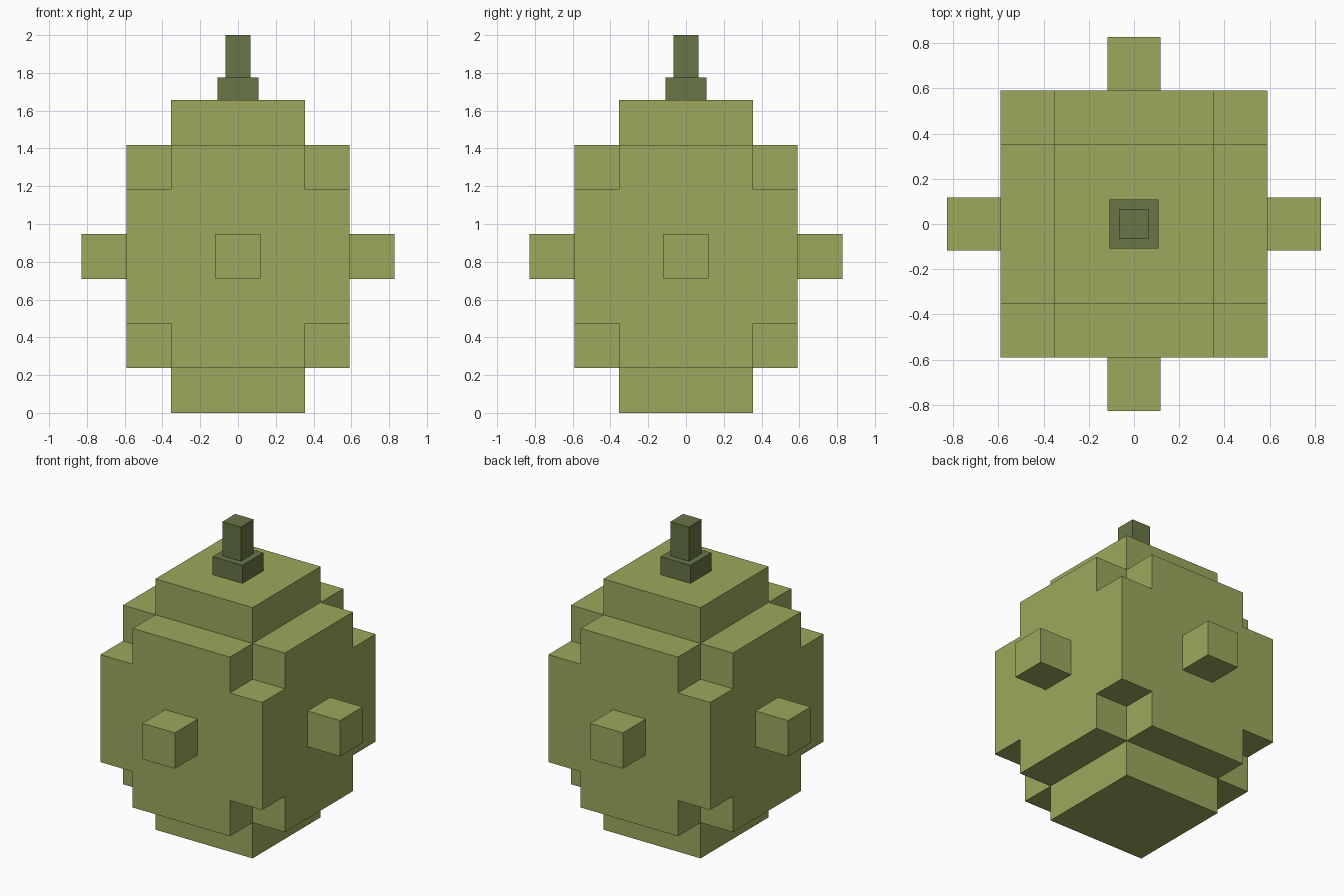
import bpy, bmesh, math
from mathutils import Vector

if "Cube" in bpy.data.objects:
    bpy.data.objects.remove(bpy.data.objects["Cube"])


def material(name, rgb):
    m = bpy.data.materials.new(name)
    m.diffuse_color = (*rgb, 1)
    m.use_nodes = True
    m.node_tree.nodes["Principled BSDF"].inputs["Base Color"].default_value = m.diffuse_color
    return m


skin_green = material("skin green", (0.342, 0.386, 0.107))
stem_green = material("stem green", (0.138, 0.178, 0.061))


def finish(bm, name, mat):
    bmesh.ops.recalc_face_normals(bm, faces=bm.faces)
    mesh = bpy.data.meshes.new(name)
    bm.to_mesh(mesh)
    bm.free()
    mesh.materials.append(mat)
    obj = bpy.data.objects.new(name, mesh)
    bpy.context.collection.objects.link(obj)
    return obj


def box(name, center, size, mat):
    bm = bmesh.new()
    bmesh.ops.create_cube(bm, size=1)
    for v in bm.verts:
        v.co = Vector(c + s * a for c, s, a in zip(center, size, v.co))
    return finish(bm, name, mat)


# Stepped fruit body: outer skin of a small block grid with notched corners
U = 0.2365
side = (-2.5 * U, -1.5 * U, 1.5 * U, 2.5 * U)
levels = (0, U, 2 * U, 5 * U, 6 * U, 7 * U)
grid = (side, side, levels)


def filled(i, j, k):
    if not (0 <= i < 3 and 0 <= j < 3 and 0 <= k < 5):
        return False
    outer = (i != 1) + (j != 1)
    return outer <= 2 - abs(k - 2)


bm = bmesh.new()
for i in range(3):
    for j in range(3):
        for k in range(5):
            cell = (i, j, k)
            if not filled(*cell):
                continue
            for axis in range(3):
                for step in (0, 1):
                    near = list(cell)
                    near[axis] += 2 * step - 1
                    if filled(*near):
                        continue
                    corners = []
                    for a, b in ((0, 0), (1, 0), (1, 1), (0, 1)):
                        idx = list(cell)
                        idx[axis] += step
                        idx[(axis + 1) % 3] += a
                        idx[(axis + 2) % 3] += b
                        corners.append(bm.verts.new([grid[n][idx[n]] for n in range(3)]))
                    bm.faces.new(corners)
bmesh.ops.remove_doubles(bm, verts=bm.verts, dist=1e-4)
bmesh.ops.recalc_face_normals(bm, faces=bm.faces)
bmesh.ops.dissolve_limit(bm, angle_limit=math.radians(1), verts=bm.verts, edges=bm.edges)
finish(bm, "fruit_body", skin_green)

# Side knobs, one on each face
for name, dx, dy in (("right", 1, 0), ("left", -1, 0), ("back", 0, 1), ("front", 0, -1)):
    box(name + "_knob", (3 * U * dx, 3 * U * dy, 3.5 * U), (U, U, U), skin_green)

# Stem
box("stem_base", (0, 0, 1.715), (0.218, 0.218, 0.12), stem_green)
box("stem", (0, 0, 1.8875), (0.134, 0.134, 0.225), stem_green)
